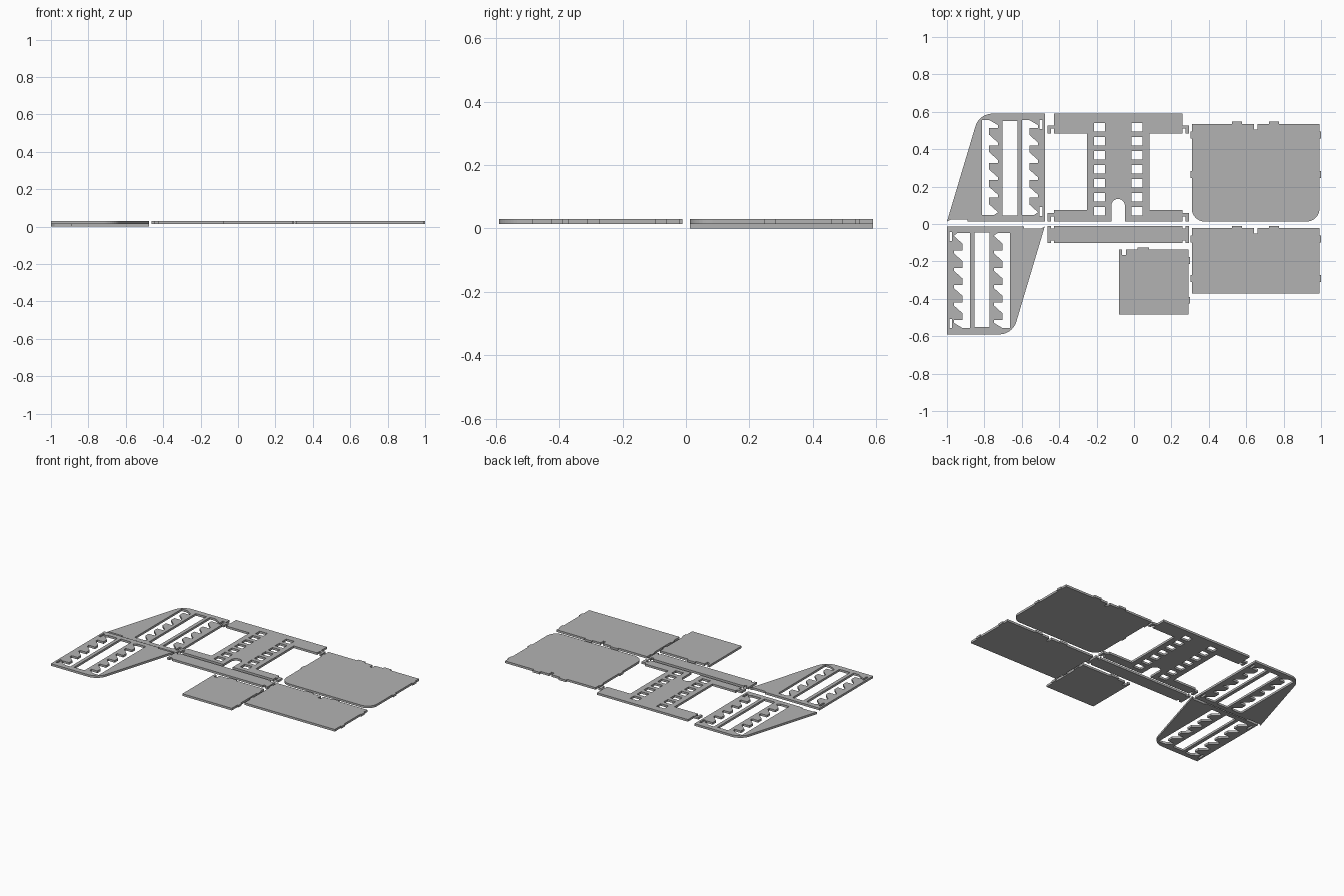
import bpy
import bmesh
from mathutils import Vector

cube = bpy.data.objects.get("Cube")
if cube:
    bpy.data.objects.remove(cube, do_unlink=True)

THICK = 0.0145

grey = bpy.data.materials.new("plain_grey")
grey.use_nodes = True
colour = (0.45, 0.45, 0.45, 1)
grey.diffuse_color = colour
grey.node_tree.nodes["Principled BSDF"].inputs["Base Color"].default_value = colour


def rect(left, right, low, high):
    return [(left, low), (right, low), (right, high), (left, high)]


def fillet(start, corner, end, steps=10):
    """Circular arc from start to end, tangent to both legs of the corner."""
    a, c, b = Vector(start), Vector(corner), Vector(end)
    w = (a - b).length / ((a - c).length + (b - c).length)
    points = []
    for i in range(steps + 1):
        t = i / steps
        ka, kc, kb = (1 - t) ** 2, 2 * w * t * (1 - t), t * t
        points.append(tuple((a * ka + c * kc + b * kb) / (ka + kc + kb)))
    return points


def sheet(name, loops, level):
    """Flat cut sheet: the first loop is the outline, the others are holes."""
    curve = bpy.data.curves.new(name + "_outline", "CURVE")
    curve.dimensions = "2D"
    curve.fill_mode = "BOTH"
    curve.extrude = THICK / 2
    for loop in loops:
        spline = curve.splines.new("POLY")
        spline.points.add(len(loop) - 1)
        for point, (x, y) in zip(spline.points, loop):
            point.co = (x, y, 0, 1)
        spline.use_cyclic_u = True
        spline.use_smooth = False
    helper = bpy.data.objects.new(name + "_outline", curve)
    bpy.context.collection.objects.link(helper)
    graph = bpy.context.evaluated_depsgraph_get()
    mesh = bpy.data.meshes.new_from_object(helper.evaluated_get(graph))
    bpy.data.objects.remove(helper, do_unlink=True)
    bm = bmesh.new()
    bm.from_mesh(mesh)
    bmesh.ops.remove_doubles(bm, verts=bm.verts, dist=0.0001)
    bmesh.ops.recalc_face_normals(bm, faces=bm.faces)
    bmesh.ops.translate(bm, verts=bm.verts, vec=(0, 0, (level + 0.5) * THICK))
    for face in bm.faces:
        face.smooth = False
    bm.to_mesh(mesh)
    bm.free()
    mesh.name = name
    mesh.materials.clear()
    mesh.materials.append(grey)
    obj = bpy.data.objects.new(name, mesh)
    bpy.context.collection.objects.link(obj)
    return obj


# Side panels: sloped sheet with two toothed slots and a long plain slot
def toothed_slot(left, low=0.048, high=0.556, pitch=0.093):
    inner, outer = left + 0.04, left + 0.086
    points = [(left, low)]
    for k in range(6):
        y = low + k * pitch
        if k == 0:
            points += [(outer - 0.02, y), (outer, y + 0.014)]
        else:
            points += [(inner, y), (outer, y)]
        points += [(outer, y + 0.016), (inner, min(y + 0.057, high))]
    return points + [(left, high)]


low, high = 0.013, 0.59
side = [(-1, low), (-0.98, 0.024), (-0.889, 0.024), (-0.889, low),
        (-0.477, low), (-0.477, high)]
side += fillet((-0.757, high), (-0.828, high), (-0.848, 0.522))
side_loops = [side, toothed_slot(-0.814), toothed_slot(-0.6),
              rect(-0.704, -0.624, 0.046, 0.551),
              rect(-0.504, -0.49, 0.508, 0.556),
              rect(-0.504, -0.49, 0.043, 0.091)]
turned = [[(-1.477 - x, -y) for x, y in loop] for loop in side_loops]
sheet("side_panel_back", side_loops, 0)
sheet("side_panel_front", turned, 1)

# Back frame: H-shaped sheet with hooked ends, an arch and two rows of slots
MID = -0.085
BODY, NOTCH, HOOK = 0.343, 0.36, 0.378


def hook(bottom, top):
    inside = bottom + 0.027
    return [(BODY, bottom), (BODY, inside), (NOTCH, inside), (NOTCH, bottom),
            (HOOK, bottom), (HOOK, top), (BODY, top)]


waist = 0.167
half = fillet((0, 0.134), (0.036, 0.134), (0.036, 0.098)) + [(0.036, low)]
half += hook(low, 0.059) + [(BODY, 0.075), (waist, 0.075), (waist, 0.484)]
half += hook(0.484, 0.527) + [(BODY, high)]
frame = half + [(-x, y) for x, y in reversed(half[1:])]
frame_loops = [frame]
for row in range(7):
    y = 0.045 + row * 0.075
    frame_loops += [rect(0.071, 0.13, y, y + 0.046),
                    rect(-0.13, -0.071, y, y + 0.046)]
sheet("back_frame", [[(x + MID, y) for x, y in loop] for loop in frame_loops], 1)

# Cross strip with notched ends
tall, step = 0.045, 0.032
quarter = [(HOOK, tall), (NOTCH, tall), (NOTCH, step), (BODY, step), (BODY, tall)]
upper = quarter + [(-x, y) for x, y in reversed(quarter)]
strip = upper + [(x, -y) for x, y in reversed(upper)]
sheet("cross_strip", [[(x + MID, y - 0.057) for x, y in strip]], 1)


# Plain panels with tabs and a notch on the top edge and tabs on the sides
def panel(name, left, right, bottom, top, tabs, notch, lip, radius=0, both=True):
    ear = 0.008
    ears = [(top - 0.289, top - 0.252), (top - 0.077, top - 0.04)]
    if radius:
        points = fillet((left, bottom + radius), (left, bottom), (left + radius, bottom))
        points += fillet((right - radius, bottom), (right, bottom), (right, bottom + radius))
    else:
        points = [(left, bottom), (right, bottom)]
    for a, b in ears:
        points += [(right, a), (right + ear, a), (right + ear, b), (right, b)]
    points.append((right, top))
    steps = [(a, b, lip) for a, b in tabs] + [(*notch, -0.03)]
    for a, b, rise in sorted(steps, reverse=True):
        points += [(b, top), (b, top + rise), (a, top + rise), (a, top)]
    points.append((left, top))
    if both:
        for a, b in reversed(ears):
            points += [(left, b), (left - ear, b), (left - ear, a), (left, a)]
    sheet(name, [points], 1)


wide_tabs = [(0.523, 0.577), (0.721, 0.774)]
wide_notch = (0.641, 0.66)
panel("seat_panel", 0.309, 0.992, low, 0.535, wide_tabs, wide_notch, 0.014, radius=0.07)
panel("shelf_panel", 0.309, 0.992, -0.372, -0.021, wide_tabs, wide_notch, 0.01)
panel("small_panel", -0.081, 0.292, -0.484, -0.137, [(0.02, 0.079)],
      (-0.065, -0.044), 0.012, both=False)
